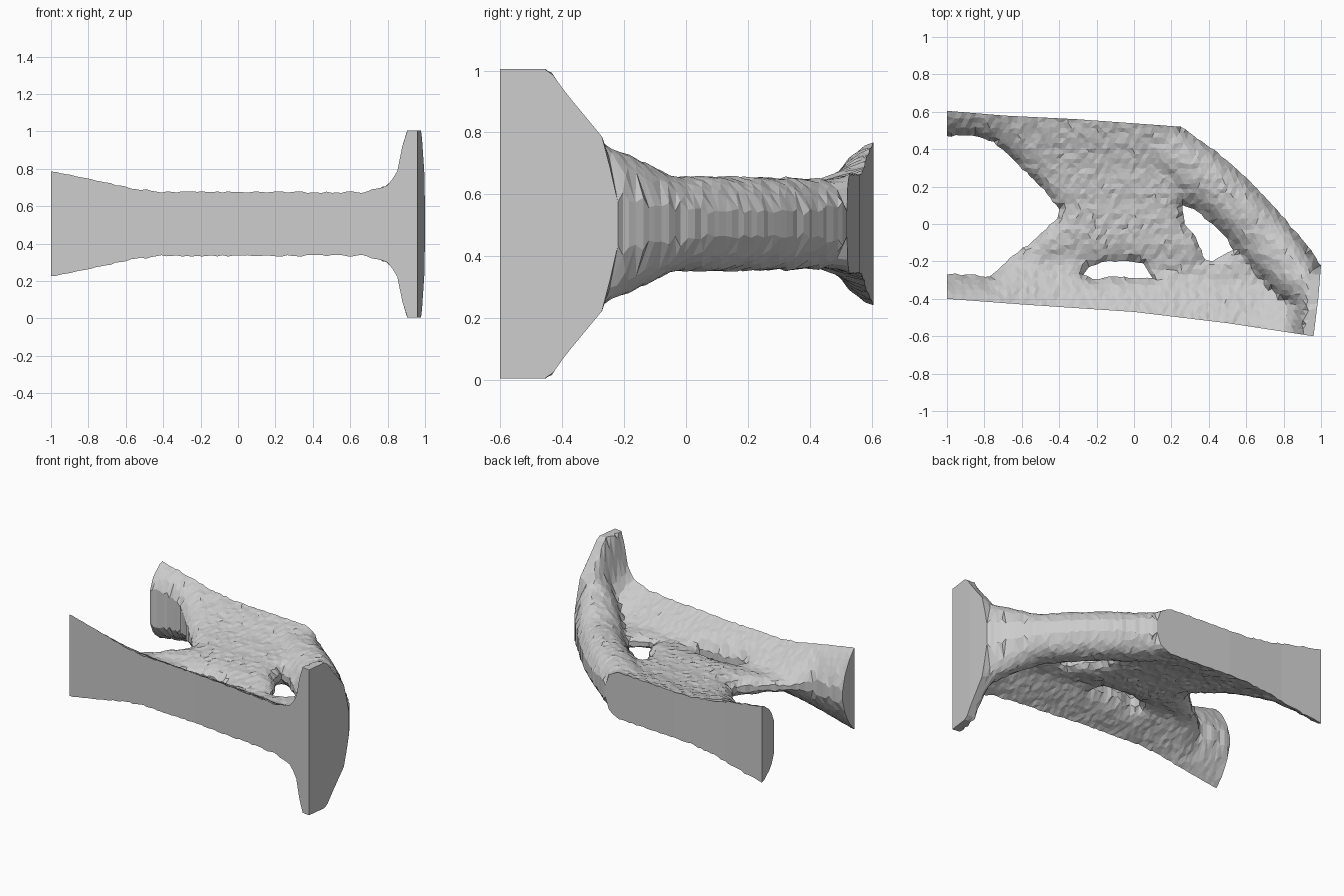
import bpy
import math
import random
from mathutils import Vector
from mathutils.geometry import delaunay_2d_cdt

random.seed(4)
cube = bpy.data.objects.get("Cube")
if cube:
    bpy.data.objects.remove(cube)

MID_Z = 0.505
STEP = 0.027

# Plan outline: machined straight edges and free-form edges
front_edge = [(-1, -.4), (-.6, -.43), (0, -.47), (.5, -.53), (.96, -.6)]
flange_edge = [(.96, -.6), (.985, -.4), (1, -.22)]
arm_edge = [(1, -.22), (.93, -.12), (.77, .07), (.62, .23), (.45, .38), (.25, .52)]
back_edge = [(.25, .52), (-.3, .56), (-.7, .58), (-1, .605)]
back_end = [(-1, .605), (-1, .47)]
mouth_edge = [(-1, .47), (-.85, .47), (-.75, .44), (-.65, .35), (-.5, .2), (-.4, .08),
              (-.41, .03), (-.55, -.1), (-.65, -.17), (-.77, -.28), (-.9, -.27), (-1, -.27)]
front_end = [(-1, -.27), (-1, -.4)]
slot_hole = [(-.27, -.27), (-.24, -.23), (-.15, -.2), (-.02, -.2), (.05, -.21),
             (.1, -.29), (0, -.29), (-.1, -.28), (-.22, -.295)]
arm_hole = [(.26, .1), (.32, .08), (.42, 0), (.5, -.08), (.53, -.14), (.47, -.17),
            (.42, -.2), (.38, -.19), (.33, -.07), (.27, 0)]

# Thickness rules, as (position, value) pairs
flare = [(-1, 1.65), (-.85, 1.5), (-.6, 1.15), (-.4, 1), (1, 1)]
front_taper = [(0, .17), (.1, .115), (.2, .055), (.4, 0)]
back_taper = [(0, .158), (.1, .135), (.25, .1), (.45, .08), (.63, .07), (.75, .045), (1.2, .04)]
mouth_bluntness = [(-.2, .15), (.2, .2), (.45, .5)]
flange_profile = [(-.6, .5), (-.44, .5), (-.42, .465), (-.35, .375), (-.27, .28),
                  (-.24, .16), (-.22, .07), (-.2, 0)]
flange_fillet = [(0, 1), (.065, 1), (.11, .33), (.16, .1), (.3, 0)]
arm_ridge = [(.22, .4, .148), (.45, .22, .148), (.72, -.05, .155), (.9, -.25, .25)]


def lerp_table(table, t):
    """Piecewise linear lookup."""
    if t <= table[0][0]:
        return table[0][1]
    for (a, va), (b, vb) in zip(table, table[1:]):
        if t <= b:
            return va + (vb - va) * (t - a) / (b - a)
    return table[-1][1]


def nearest(p, a, b):
    """Distance from p to segment ab, and the parameter along it."""
    a, b = Vector(a[:2]), Vector(b[:2])
    t = max(0, min(1, (p - a).dot(b - a) / (b - a).length_squared))
    return (p - a.lerp(b, t)).length, t


def path_distance(p, path):
    return min(nearest(p, a, b)[0] for a, b in zip(path, path[1:]))


def resample(path, rough=0.0):
    """Evenly spaced points along a path, without its last point."""
    points = []
    for a, b in zip(path, path[1:]):
        a, b = Vector(a), Vector(b)
        count = max(1, round((b - a).length / STEP))
        for i in range(count):
            shake = Vector((random.uniform(-rough, rough), random.uniform(-rough, rough)))
            points.append(a.lerp(b, i / count) + (shake if i else Vector((0, 0))))
    return points


def inside(p, loop):
    hit = False
    for a, b in zip(loop, loop[1:] + loop[:1]):
        if (a.y > p.y) != (b.y > p.y):
            if p.x < a.x + (b.x - a.x) * (p.y - a.y) / (b.y - a.y):
                hit = not hit
    return hit


def round_over(distance, radius, edge):
    """Elliptical falloff, from a blunt edge up to full thickness."""
    t = min(1, distance / radius)
    return edge + (1 - edge) * math.sqrt(1 - (1 - t) ** 2)


def half_thickness(p):
    # front and back walls, tapering towards the thin web
    wall = max(lerp_table(front_taper, path_distance(p, front_edge)),
               lerp_table(back_taper, path_distance(p, back_edge)))
    body = wall * lerp_table(flare, p.x)
    # diagonal arm
    for a, b in zip(arm_ridge, arm_ridge[1:]):
        d, t = nearest(p, a, b)
        crest = a[2] + (b[2] - a[2]) * t
        body = max(body, crest * math.sqrt(max(0, 1 - (d / .19) ** 2)))
    # rounded free edges
    blunt = lerp_table(mouth_bluntness, p.y)
    body *= min(round_over(path_distance(p, arm_edge), .12, .28),
                round_over(path_distance(p, mouth_edge), .13, blunt),
                round_over(path_distance(p, slot_hole + slot_hole[:1]), .07, .25),
                round_over(path_distance(p, arm_hole + arm_hole[:1]), .1, .2))
    body += random.uniform(-.005, .005)
    # end flange
    depth = path_distance(p, flange_edge)
    flange = lerp_table(flange_profile, p.y)
    if flange > body:
        body += (flange - body) * lerp_table(flange_fillet, depth)
    return max(.012, body)


# Triangulate the plan with its two openings
outer = (resample(front_edge) + resample(flange_edge) + resample(arm_edge, .004)
         + resample(back_edge) + resample(back_end) + resample(mouth_edge, .005)
         + resample(front_end))
holes = [resample(h + h[:1], .004) for h in (slot_hole, arm_hole)]
points, edges = [], []
for loop in [outer] + holes:
    start, n = len(points), len(loop)
    points += loop
    edges += [(start + i, start + (i + 1) % n) for i in range(n)]
loops = [loop + loop[:1] for loop in [outer] + holes]


def in_material(p):
    return inside(p, outer) and not any(inside(p, h) for h in holes)


for row in range(-24, 25):
    for col in range(-38, 39):
        p = Vector(((col + .5 * (row % 2)) * STEP + random.uniform(-.006, .006),
                    row * STEP + random.uniform(-.006, .006)))
        if in_material(p) and min(path_distance(p, lp) for lp in loops) > STEP * .55:
            points.append(p)

plan, _, tris, *_ = delaunay_2d_cdt(points, edges, [], 0, 1e-5)
kept = []
for tri in tris:
    a, b, c = (plan[i] for i in tri)
    if in_material((a + b + c) / 3):
        flip = (b - a).cross(c - a) < 0
        kept.append(tuple(reversed(tri)) if flip else tuple(tri))

# Raise the plan into top and bottom skins joined by side walls
n = len(plan)
heights = [half_thickness(p) for p in plan]
verts = [(p.x, p.y, MID_Z + h) for p, h in zip(plan, heights)]
verts += [(p.x, p.y, MID_Z - h) for p, h in zip(plan, heights)]
faces = list(kept) + [tuple(i + n for i in reversed(t)) for t in kept]
directed = {(t[i], t[(i + 1) % 3]) for t in kept for i in range(3)}
faces += [(a + n, b + n, b, a) for a, b in directed if (b, a) not in directed]

mesh = bpy.data.meshes.new("bracket_body")
mesh.from_pydata(verts, [], faces)
mesh.validate()
mesh.update()
bracket = bpy.data.objects.new("bracket_body", mesh)
bpy.context.collection.objects.link(bracket)

# Plain grey material
grey = bpy.data.materials.new("plain_grey")
grey.use_nodes = True
colour = (.6, .6, .6, 1)
grey.diffuse_color = colour
grey.node_tree.nodes["Principled BSDF"].inputs["Base Color"].default_value = colour
mesh.materials.append(grey)
